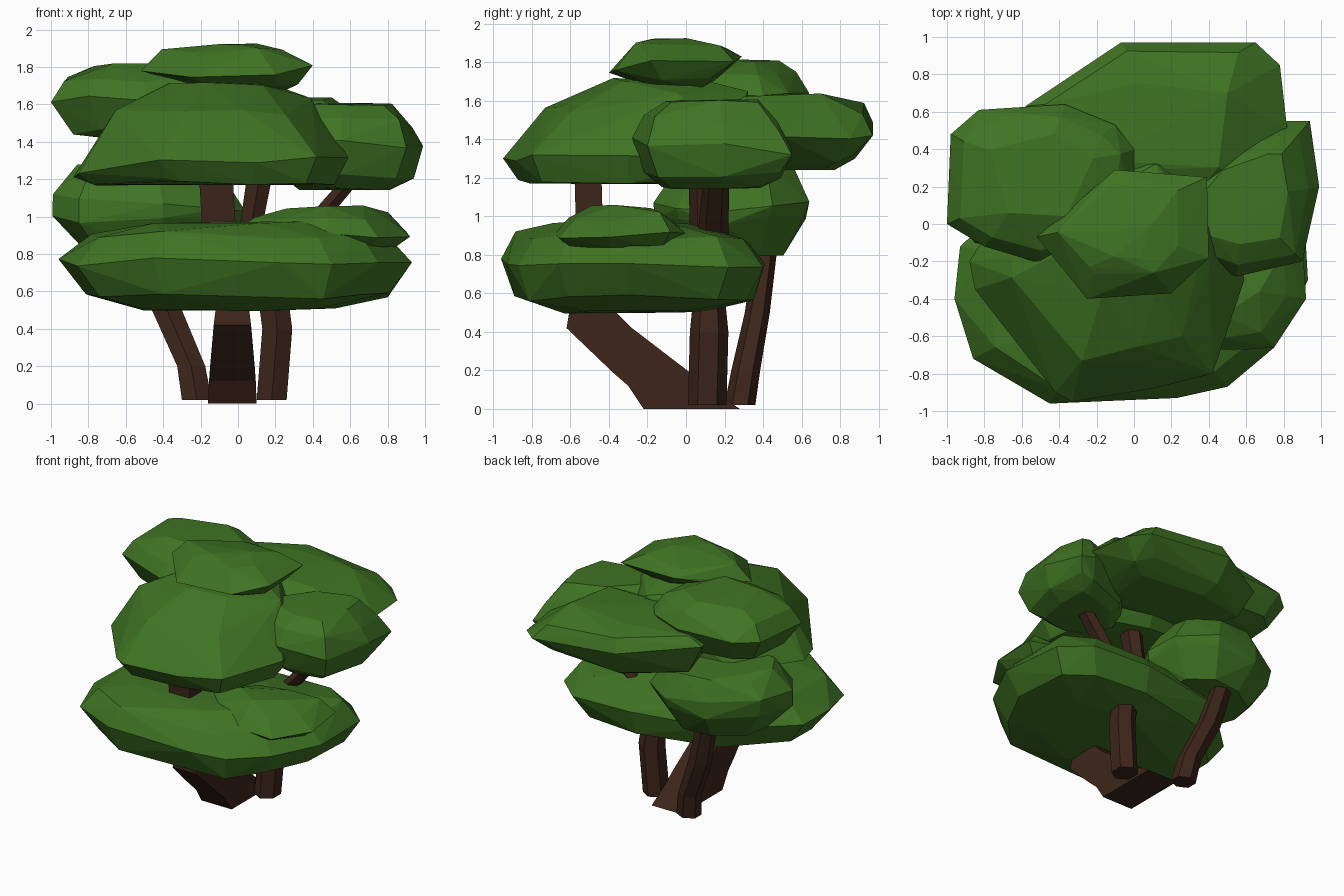
import bpy, bmesh, math, random

if "Cube" in bpy.data.objects:
    bpy.data.objects.remove(bpy.data.objects["Cube"])

random.seed(4)


def material(name, rgb):
    m = bpy.data.materials.new(name)
    m.diffuse_color = (*rgb, 1)
    m.use_nodes = True
    m.node_tree.nodes["Principled BSDF"].inputs["Base Color"].default_value = m.diffuse_color
    return m


LEAF = material("leaf_green", (0.05, 0.175, 0.017))
BARK = material("bark_brown", (0.045, 0.018, 0.010))


def finish(name, bm, mat):
    bmesh.ops.recalc_face_normals(bm, faces=bm.faces[:])
    me = bpy.data.meshes.new(name)
    bm.to_mesh(me)
    bm.free()
    me.materials.append(mat)
    ob = bpy.data.objects.new(name, me)
    bpy.context.collection.objects.link(ob)
    return ob


def foliage(name, centre, outline, levels, tilt=(0, 0)):
    """Faceted clump: outline seen from above, scaled at each level (z, scale, dx, dy).
    The widest level and the shoulder above it are tilted by (slope in x, slope in y)."""
    bm = bmesh.new()
    cx, cy = centre
    for i, (z, s, dx, dy) in enumerate(levels):
        for k, (x, y) in enumerate(outline):
            if s < 0.6 and k % 2 == i % 2:      # fewer points on the caps
                continue
            j = s if s == 1 else s * random.uniform(0.96, 1.04)
            tilted = s == 1 or (i == 1 and s > 0.8)
            lift = (x - cx) * tilt[0] + (y - cy) * tilt[1] if tilted else 0
            wobble = 0.025 if s > 0.65 else 0.01
            bm.verts.new((cx + (x - cx) * j + dx, cy + (y - cy) * j + dy,
                          z + lift + random.uniform(-wobble, wobble)))
    bmesh.ops.convex_hull(bm, input=bm.verts[:])
    loose = [v for v in bm.verts if not v.link_faces]
    bmesh.ops.delete(bm, geom=loose, context='VERTS')
    return finish(name, bm, LEAF)


def branch(name, rings, sides=6):
    """Faceted trunk through horizontal rings (x, y, z, half width, half depth)."""
    bm = bmesh.new()
    loops = []
    angles = [math.tau * (k + 0.5) / sides for k in range(sides)]
    wx = max(math.cos(a) for a in angles)
    wy = max(math.sin(a) for a in angles)
    for x, y, z, rx, ry in rings:
        loops.append([bm.verts.new((x + rx * math.cos(a) / wx, y + ry * math.sin(a) / wy, z))
                      for a in angles])
    for a, b in zip(loops, loops[1:]):
        for k in range(sides):
            m = (k + 1) % sides
            bm.faces.new((a[k], a[m], b[m], b[k]))
    bm.faces.new(loops[0][::-1])
    bm.faces.new(loops[-1])
    return finish(name, bm, BARK)


# lower foliage
foliage("lower_front_foliage", (0, -0.28),
        [(-.96, -.4), (-.93, -.12), (-.5, .28), (.2, .41), (.7, .4), (.9, .22), (.93, -.3),
         (.75, -.66), (.5, -.87), (.23, -.93), (-.45, -.96), (-.86, -.72)],
        [(.97, .52, 0, -.07), (.89, .86, 0, 0), (.75, 1, 0, 0), (.58, .88, 0, 0), (.5, .56, 0, 0)],
        tilt=(0, -.02))
foliage("lower_right_foliage", (.47, -.33),
        [(.9, -.08), (.92, -.4), (.75, -.66), (.48, -.68), (.12, -.58),
         (.0, -.38), (.2, -.06), (.7, 0)],
        [(1.05, .45, 0, 0), (1.0, .78, 0, 0), (.91, 1, 0, 0), (.84, .8, 0, 0)])
foliage("lower_back_foliage", (-.48, .24),
        [(-.99, .1), (-.93, .4), (-.6, .62), (-.25, .64), (0, .45), (.04, .2),
         (-.1, -.05), (-.4, -.17), (-.85, -.1)],
        [(1.26, .72, -.02, .02), (1.08, 1, 0, 0), (.98, .97, 0, 0), (.79, .65, 0, 0)],
        tilt=(-.1, .03))

# middle foliage
foliage("middle_front_foliage", (-.13, -.3),
        [(-.88, -.2), (-.85, -.35), (-.42, -.9), (-.33, -.95), (.1, -.88), (.42, -.8),
         (.59, -.3), (.5, .15), (.1, .33), (-.6, .25)],
        [(1.71, .4, .04, .18), (1.64, .56, .12, .27), (1.55, .72, 0, .05), (1.27, 1, 0, 0),
         (1.18, .87, 0, 0)], tilt=(.06, -.05))
foliage("middle_right_foliage", (.58, .13),
        [(.99, .2), (.94, .55), (.82, .55), (.4, .4), (.15, .1), (.3, -.2), (.55, -.28), (.9, -.2)],
        [(1.6, .6, 0, 0), (1.5, .85, 0, 0), (1.37, 1, 0, 0), (1.21, .85, 0, 0), (1.15, .6, 0, 0)],
        tilt=(-.03, -.05))
foliage("middle_back_foliage", (.13, .5),
        [(-.58, .63), (-.07, .97), (.65, .97), (.78, .85), (.82, .5), (.7, .15),
         (.2, 0), (-.45, .2)],
        [(1.63, .55, 0, 0), (1.56, .82, 0, .03), (1.46, 1, 0, 0), (1.3, .8, 0, 0),
         (1.25, .58, 0, 0)], tilt=(-.1, 0))

# upper foliage
foliage("upper_left_foliage", (-.5, .22),
        [(-1, 0), (-.98, .48), (-.83, .61), (-.37, .64), (-.1, .53), (0, .4), (0, .1),
         (-.25, -.15), (-.5, -.21), (-.8, -.12)],
        [(1.81, .55, 0, .03), (1.73, .83, 0, 0), (1.62, 1, 0, 0), (1.46, .77, 0, 0),
         (1.42, .55, 0, 0)])
foliage("crown_foliage", (-.03, -.05),
        [(-.52, -.07), (-.28, -.33), (-.25, -.4), (.2, -.37), (.4, -.18), (.39, .25),
         (-.1, .29), (-.3, .12)],
        [(1.92, .3, 0, -.04), (1.88, .7, -.03, .02), (1.79, 1, 0, 0), (1.71, .6, .1, 0),
         (1.67, .4, .08, 0)], tilt=(.02, .08))

# trunks and branches
branch("front_trunk", [(-.03, .03, 0, .13, .25), (-.03, -.1, .12, .125, .2),
                       (-.03, -.18, .19, .12, .2),
                       (-.03, -.45, .42, .1, .17), (-.03, -.5, .54, .085, .1),
                       (-.1, -.5, .9, .09, .07), (-.12, -.51, 1.25, .09, .07)], sides=4)
branch("right_trunk", [(.18, .11, .02, .08, .1), (.21, .12, .4, .08, .1),
                       (.19, .12, .55, .08, .085), (.07, .1, .95, .06, .08),
                       (.13, .1, 1.3, .07, .09)])
branch("right_branch", [(.2, .12, .6, .07, .08), (.35, .14, .9, .06, .08),
                        (.65, .16, 1.25, .05, .065)])
branch("back_trunk", [(-.22, .28, .02, .08, .08), (-.25, .31, .2, .075, .075),
                      (-.38, .37, .5, .08, .065), (-.46, .41, .8, .07, .06),
                      (-.5, .4, .95, .06, .06)])
